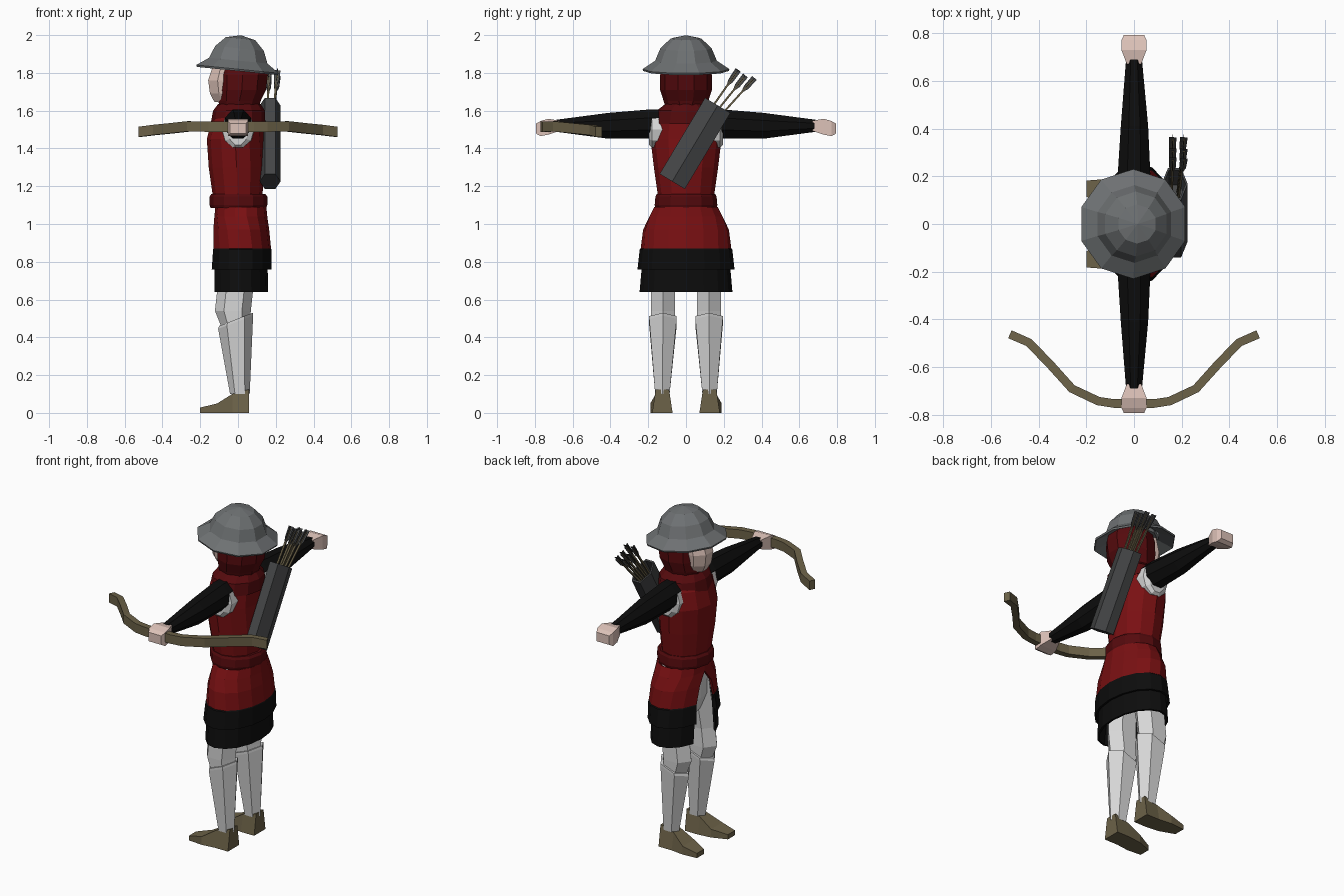
import bpy, bmesh, random
from math import sin, cos, pi, sqrt
from mathutils import Vector, Matrix

if "Cube" in bpy.data.objects:
    bpy.data.objects.remove(bpy.data.objects["Cube"], do_unlink=True)


def material(name, r, g, b):
    m = bpy.data.materials.new(name)
    m.use_nodes = True
    m.diffuse_color = (r, g, b, 1)
    m.node_tree.nodes["Principled BSDF"].inputs["Base Color"].default_value = (r, g, b, 1)
    return m


red = material("tunic red", 0.19, 0.005, 0.006)
dark_red = material("hood dark red", 0.09, 0.003, 0.004)
black = material("cloth black", 0.004, 0.004, 0.004)
white = material("pale legging", 0.68, 0.68, 0.68)
skin = material("skin", 0.72, 0.54, 0.48)
steel = material("helmet grey", 0.155, 0.165, 0.17)
quiver_grey = material("quiver grey", 0.058, 0.06, 0.062)
brown = material("leather brown", 0.15, 0.122, 0.065)


def loft(name, rings, n, mats, phase=0, gaps=None, caps=True):
    """Skin rings of (centre, u, v); gaps leave each ring open at its -u side."""
    bm = bmesh.new()
    rows = []
    k = sqrt(2) if n == 4 else 1
    for i, (c, u, v) in enumerate(rings):
        c, u, v = Vector(c), Vector(u) * k, Vector(v) * k
        row = []
        for j in range(n):
            if gaps:
                a = -pi + gaps[i] + (2 * pi - 2 * gaps[i]) * j / (n - 1)
            else:
                a = phase + 2 * pi * j / n
            row.append(bm.verts.new(c + u * cos(a) + v * sin(a)))
        rows.append(row)
    for a, b in zip(rows, rows[1:]):
        for j in range(n - 1 if gaps else n):
            m = (j + 1) % n
            bm.faces.new((a[j], a[m], b[m], b[j]))
    if caps and not gaps:
        bm.faces.new(rows[0])
        bm.faces.new(rows[-1])
    bmesh.ops.remove_doubles(bm, verts=bm.verts, dist=0.0002)
    bmesh.ops.recalc_face_normals(bm, faces=bm.faces)
    me = bpy.data.meshes.new(name)
    bm.to_mesh(me)
    bm.free()
    for m in mats:
        me.materials.append(m)
    ob = bpy.data.objects.new(name, me)
    bpy.context.scene.collection.objects.link(ob)
    return ob


def zr(z, x0, x1, hy, cy=0, tilt=0):
    """Horizontal ring spanning x0..x1 with half width hy."""
    return ((x0 + x1) / 2, cy, z), ((x1 - x0) / 2, 0, tilt), (0, hy, 0)


def yr(y, hx, z, hz, cx=0):
    """Ring facing along y."""
    return (cx, y, z), (hx, 0, 0), (0, 0, hz)


def solidify(ob, thickness):
    mod = ob.modifiers.new("thickness", "SOLIDIFY")
    mod.thickness = thickness
    mod.offset = -1


# Torso, belt, cowl and hood
loft("torso", [zr(1.08, -.12, .13, .15), zr(1.16, -.135, .13, .15),
               zr(1.3, -.155, .14, .17), zr(1.45, -.165, .135, .188),
               zr(1.55, -.14, .135, .175), zr(1.61, -.11, .12, .13)], 12, [red])
loft("belt", [zr(1.085, -.145, .15, .162), zr(1.1, -.15, .155, .166),
              zr(1.145, -.15, .155, .162), zr(1.16, -.14, .145, .155)], 12, [dark_red])
loft("cowl", [zr(1.53, -.145, .145, .172), zr(1.6, -.132, .142, .155),
              zr(1.635, -.105, .12, .11)], 12, [dark_red])
loft("hood", [zr(1.61, -.1, .115, .105), zr(1.65, -.11, .125, .118),
              zr(1.71, -.115, .155, .137), zr(1.79, -.115, .165, .137),
              zr(1.85, -.1, .15, .12)], 10, [dark_red], pi / 10)
loft("face", [zr(1.645, -.13, .02, .055), zr(1.69, -.155, .02, .08),
              zr(1.76, -.165, .02, .092), zr(1.85, -.135, .02, .09)], 8, [skin], pi / 8)

# Skirt split at the front, with a dark hem and a dark underskirt
skirt = loft("skirt", [zr(1.09, -.12, .15, .172), zr(1.04, -.125, .155, .198),
                       zr(.97, -.135, .165, .228), zr(.87, -.14, .175, .24),
                       zr(.865, -.142, .177, .245), zr(.76, -.152, .177, .257)],
             15, [red, black], gaps=[0, 0, .24, .36, .36, .4])
for f in skirt.data.polygons:
    f.material_index = int(f.center.z < .868)
solidify(skirt, .012)
under = loft("underskirt", [zr(.84, -.135, .155, .228), zr(.64, -.14, .16, .246)],
             15, [black], gaps=[.4, .45])
solidify(under, .012)
loft("hips", [zr(.78, -.07, .1, .13), zr(.87, -.1, .13, .19),
              zr(1.06, -.1, .13, .16)], 10, [white])

# Limbs, mirrored across the body
for s, side in ((-1, "bow"), (1, "free")):
    loft(side + "_side_armhole", [yr(s * .1, .09, 1.5, .1), yr(s * .18, .085, 1.5, .1),
                                  yr(s * .196, .055, 1.5, .085)], 10, [white])
    loft(side + "_side_sleeve", [yr(s * .08, .072, 1.535, .075), yr(s * .19, .075, 1.53, .083),
                                 yr(s * .41, .062, 1.52, .074, .002),
                                 yr(s * .69, .036, 1.52, .034)], 8, [black], pi / 8)
    loft(side + "_side_hand", [yr(s * .67, .03, 1.52, .027), yr(s * .73, .053, 1.515, .042),
                               yr(s * .77, .053, 1.505, .04), yr(s * .793, .042, 1.505, .027)],
         4, [skin], pi / 4)
    loft(side + "_side_thigh", [zr(.95, -.09, .11, .08, s * .09), zr(.65, -.11, .08, .074, s * .122),
                                zr(.54, -.122, .068, .074, s * .122),
                                zr(.46, -.09, .06, .07, s * .122)], 6, [white])
    loft(side + "_side_shin", [zr(.495, -.1, .078, .084, s * .122, .035),
                               zr(.48, -.105, .08, .084, s * .122, .035),
                               zr(.1, -.042, .062, .044, s * .125)], 6, [white])
    boot = loft(side + "_side_boot",
                [((x, s * y, h / 2), (0, w, 0), (0, 0, h / 2)) for x, y, w, h in
                 ((-.2, .148, .034, .028), (-.11, .135, .054, .05),
                  (-.03, .125, .054, .1), (.058, .125, .054, .125))], 4, [brown], pi / 4)
    for v in boot.data.vertices:
        if v.co.z > .08:
            v.co.y = s * .125 + (v.co.y - s * .125) * .65

# Brimmed helmet, tipped slightly back
helmet = loft("helmet", [((0, 0, z), (r, 0, 0), (0, r, 0)) for z, r in
                         ((1.85, .14), (1.81, .226), (1.82, .23), (1.865, .163),
                          (1.93, .136), (1.982, .082), (2.0, 0))],
              10, [steel], pi / 10, caps=False)
pivot = Matrix.Translation((0, 0, 1.85))
helmet.data.transform(pivot @ Matrix.Rotation(.1, 4, 'Y') @ pivot.inverted())
loft("helmet_lining", [zr(1.84, -.13, .13, .13), zr(1.87, -.13, .13, .13)], 10, [steel])

# Bow held level in the hand
half = [(.085, -.752, 1.515), (.15, -.742, 1.515), (.26, -.69, 1.517), (.35, -.59, 1.507),
        (.44, -.497, 1.498), (.52, -.462, 1.488)]
path = [Vector((-x, y, z)) for x, y, z in reversed(half)] + [Vector(p) for p in half]
rings = []
for i, p in enumerate(path):
    t = (path[min(i + 1, len(path) - 1)] - path[max(i - 1, 0)]).normalized()
    rings.append((p, Vector((-t.y, t.x, 0)) * .018, (0, 0, .027)))
loft("bow", rings, 4, [brown], pi / 4)

# Slanted quiver on the back, hollow at the top
low, high = Vector((.17, -.073, 1.225)), Vector((.17, .168, 1.628))
axis = (high - low).normalized()
across = Vector((0, axis.z, -axis.y))
depth = Vector((1, 0, 0))
loft("quiver", [(low, depth * .055, across * .09), (high, depth * .055, across * .09),
                (high, depth * .046, across * .078),
                (high - axis * .12, depth * .046, across * .078)], 6, [quiver_grey])

# Arrows with crossed feather vanes
random.seed(4)
for i in range(6):
    off = across * (.045 * (i % 3 - 1)) + depth * (.022 * (i // 3 * 2 - 1))
    start = high - axis * .11 + off * .6
    end = Vector((.185, .315, 1.79)) + off * 1.05 + axis * random.uniform(-.02, .025)
    d = (end - start).normalized()
    a = d.cross(depth).normalized()
    b = d.cross(a)
    loft("arrow_shaft_%d" % (i + 1), [(p, a * .005, b * .005) for p in (start, end)],
         4, [brown], pi / 4)
    for name, u, v in (("a", a, b), ("b", b, a)):
        loft("arrow_vane_%d%s" % (i + 1, name),
             [(end + d * t, u * w, v * .0015) for t, w in
              ((-.085, .004), (-.055, .014), (.012, .016), (-.002, .004))],
             4, [quiver_grey], pi / 4)
